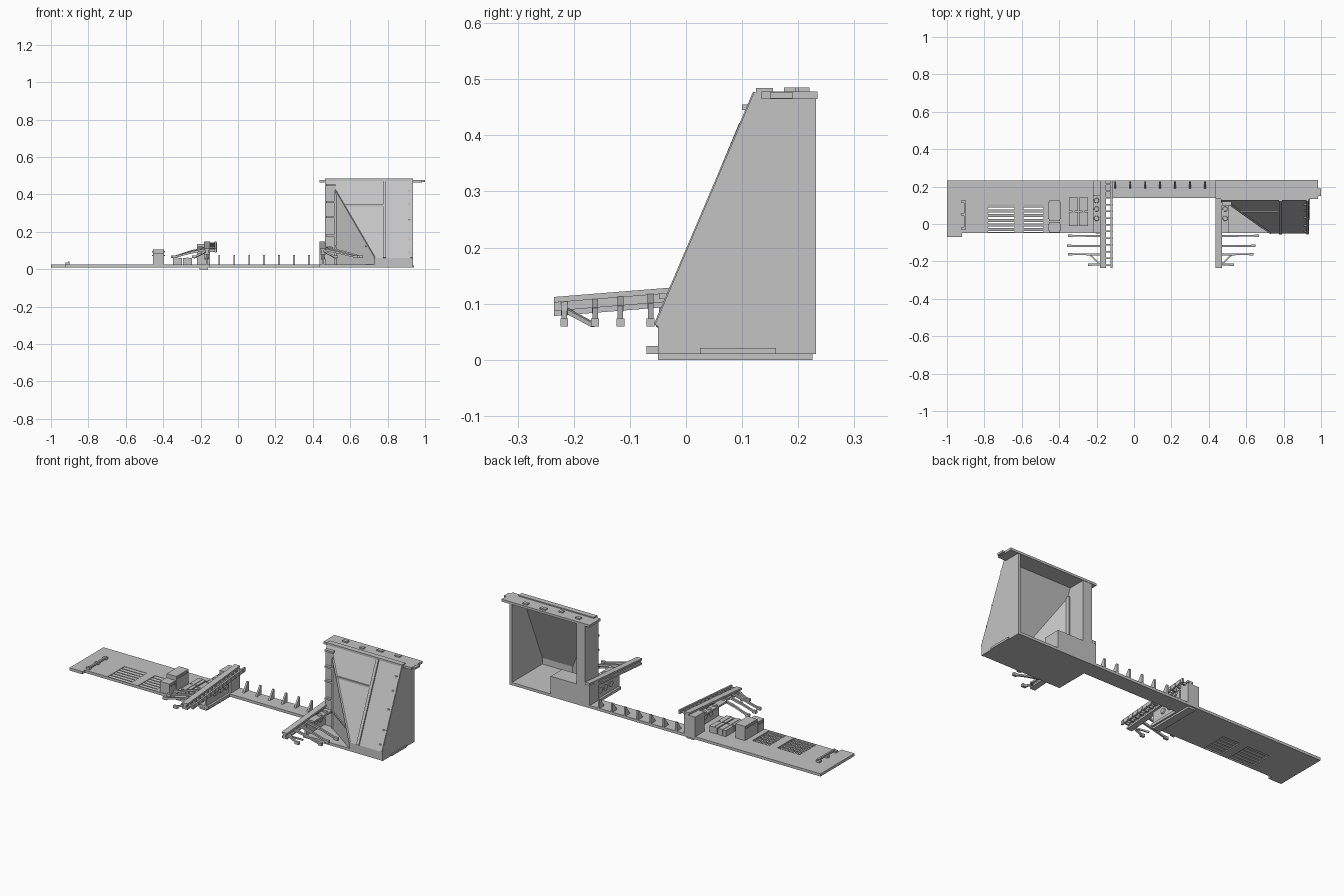
import bpy, bmesh, math
from mathutils import Vector

cube = bpy.data.objects.get("Cube")
if cube:
    bpy.data.objects.remove(cube, do_unlink=True)

grey = bpy.data.materials.new("plain grey")
grey.use_nodes = True
grey.diffuse_color = (0.55, 0.55, 0.55, 1)
grey.node_tree.nodes["Principled BSDF"].inputs["Base Color"].default_value = (0.55, 0.55, 0.55, 1)


def finish(name, bm):
    bmesh.ops.recalc_face_normals(bm, faces=bm.faces[:])
    mesh = bpy.data.meshes.new(name)
    bm.to_mesh(mesh)
    bm.free()
    mesh.materials.append(grey)
    ob = bpy.data.objects.new(name, mesh)
    bpy.context.collection.objects.link(ob)
    return ob


def extrude(bm, points, offset):
    face = bm.faces.new([bm.verts.new(p) for p in points])
    new = bmesh.ops.extrude_face_region(bm, geom=[face])["geom"]
    bmesh.ops.translate(bm, vec=offset, verts=[v for v in new if isinstance(v, bmesh.types.BMVert)])


def prism(name, profile, x0, x1):
    """Extrude a (y, z) profile along x."""
    bm = bmesh.new()
    extrude(bm, [(x0, y, z) for y, z in profile], (x1 - x0, 0, 0))
    return finish(name, bm)


def box(name, x0, x1, y0, y1, z0, z1):
    return prism(name, [(y0, z0), (y1, z0), (y1, z1), (y0, z1)], min(x0, x1), max(x0, x1))


def bar(name, a, b, width, depth=None):
    """Square bar between two points."""
    a, b = Vector(a), Vector(b)
    bm = bmesh.new()
    bmesh.ops.create_cube(bm, size=1)
    ob = finish(name, bm)
    ob.location = (a + b) / 2
    ob.rotation_euler = (b - a).to_track_quat('Z', 'Y').to_euler()
    ob.scale = (width, depth or width, (b - a).length)
    return ob


def disc(name, centre, radius, sideways=False):
    bm = bmesh.new()
    bmesh.ops.create_cone(bm, cap_ends=True, segments=12, radius1=radius, radius2=radius * 0.8, depth=0.008)
    ob = finish(name, bm)
    ob.location = centre
    if sideways:
        ob.rotation_euler.y = math.pi / 2
    return ob


BACK, FRONT, LOW, DECK = 0.232, -0.048, 0.01, 0.025

# Side deck with two open slatted grilles
deck = box("side_deck", -1, -0.15, FRONT, BACK, LOW, DECK)
for i, (x0, x1) in enumerate([(-0.78, -0.64), (-0.59, -0.485)]):
    cutter = box("grille_cutter", x0, x1, -0.044, 0.103, 0, 0.05)
    cutter.hide_render = True
    cutter.hide_viewport = True
    cutter.display_type = 'WIRE'
    cut = deck.modifiers.new("grille", 'BOOLEAN')
    cut.operation = 'DIFFERENCE'
    cut.object = cutter
    for k in range(6):
        y = -0.038 + k * 0.025
        prism("grille_slat", [(y, 0.013), (y + 0.016, 0.016), (y + 0.016, 0.023), (y, 0.020)], x0, x1)
box("deck_tab", -1, -0.92, -0.07, FRONT, LOW, DECK)

# Handle near the deck end
bar("handle_bar", (-0.905, -0.03, 0.036), (-0.905, 0.125, 0.036), 0.01)
for y in (-0.025, 0.05, 0.12):
    box("handle_foot", -0.922, -0.9, y - 0.008, y + 0.008, DECK, 0.036)

# Equipment boxes on the deck
for y0, y1, top in [(-0.045, 0.01, 0.085), (0.016, 0.125, 0.105)]:
    box("tall_case", -0.455, -0.395, y0, y1, DECK, top)
    box("case_lid", -0.459, -0.391, y0 + 0.01, y1 - 0.01, top - 0.015, top - 0.008)
for x0 in (-0.348, -0.294):
    for y0 in (-0.01, 0.07):
        box("low_case", x0, x0 + 0.048, y0, y0 + 0.073, DECK, 0.06)
    bar("case_strap", (x0 + 0.024, -0.012, 0.045), (x0 + 0.024, 0.145, 0.045), 0.012, 0.034)

# Connecting beam with gussets
box("connecting_beam", -0.15, 0.47, 0.14, BACK, LOW, DECK)
for i in range(7):
    x = -0.1 + i * 0.08
    prism("beam_gusset", [(0.19, DECK), (BACK, DECK), (BACK, 0.075), (0.224, 0.075)], x - 0.005, x + 0.005)


def sloped(y, z):
    return z + 0.08 * (y + 0.235)


def rail_layer(name, x0, x1, z0, z1, y0=-0.235):
    prism(name, [(y0, sloped(y0, z0)), (BACK, sloped(BACK, z0)),
                 (BACK, sloped(BACK, z1)), (y0, sloped(y0, z1))], min(x0, x1), max(x0, x1))


# Two cantilever rails with hanging arms, mirrored outward
def rail(edge, out, reaches):
    rail_layer("rail_top_flange", edge, edge + out * 0.033, 0.102, 0.112)
    rail_layer("rail_web", edge + out * 0.009, edge + out * 0.024, 0.086, 0.104)
    rail_layer("rail_bottom_flange", edge, edge + out * 0.033, 0.078, 0.088)
    box("rail_support_web", edge + out * 0.012, edge + out * 0.022, FRONT, BACK, LOW, 0.1)
    box("rail_rear_block", edge, edge + out * 0.07, 0.15, BACK, LOW, 0.135)
    box("hole_plate", edge + out * 0.03, edge + out * 0.07, FRONT, 0.15, 0.108, 0.118)
    for y in (0.03, 0.08, 0.125):
        disc("plate_hole_rim", (edge + out * 0.05, y, 0.119), 0.015)
        for side in (0.010, 0.024):
            disc("web_hole_rim", (edge + out * side, y, 0.068), 0.017, True)
    for y, reach in zip((-0.063, -0.117, -0.162, -0.217), reaches):
        top = sloped(y, 0.1)
        knee = (edge + out * reach * 0.55, y, top - 0.018)
        tip = (edge + out * reach, y, 0.066)
        bar("arm_upper", (edge + out * 0.02, y, top), knee, 0.011)
        bar("arm_lower", knee, tip, 0.010)
        box("arm_pad", tip[0] - 0.012, tip[0] + 0.012, y - 0.007, y + 0.007, 0.059, 0.074)
    bar("arm_brace", (edge + out * 0.03, -0.217, 0.09), (edge + out * 0.085, -0.165, 0.062), 0.008)


rail(-0.15, -1, (0.19, 0.195, 0.19, 0.085))
rail(0.437, 1, (0.22, 0.20, 0.19, 0.085))

# Thin toothed strip beside the first rail, and the skid below it
rail_layer("toothed_strip", -0.125, -0.115, 0.09, 0.112)
for i in range(13):
    y = -0.22 + i * 0.036
    z = sloped(y, 0.1)
    box("strip_tooth", -0.152, -0.112, y - 0.004, y + 0.004, z - 0.008, z + 0.008)
box("bottom_skid", -0.205, -0.16, -0.05, 0.225, 0, LOW)

# Tall housing: floor, walls and post
X0, X1, XP, TOP = 0.465, 0.935, 0.52, 0.475
box("housing_floor", 0.437, X1, FRONT, BACK, LOW, DECK)
prism("housing_side_wall", [(-0.05, LOW), (BACK, LOW), (BACK, TOP), (0.127, TOP), (-0.05, 0.06)], 0.922, X1)
prism("corner_post", [(0.115, DECK), (BACK, DECK), (BACK, TOP), (0.127, TOP), (0.115, 0.445)], X0, XP)
box("rear_case", X0, 0.68, 0.13, BACK, DECK, 0.125)
box("side_foot", X1, 0.94, 0.025, 0.16, LOW, 0.021)

# Sloping front panel, trimmed by an upright diagonal wall
A, B = Vector((XP, 0.10, 0.42)), Vector((0.73, -0.05, 0.06))
normal = (B - A).cross(Vector((0, 0, 1)))
bm = bmesh.new()
extrude(bm, [(XP, -0.05, 0.06), (XP, 0.127, TOP), (XP, 0.137, TOP), (XP, -0.04, 0.06)], (X1 - XP, 0, 0))
extrude(bm, [(XP, -0.05, DECK), (XP, -0.05, 0.06), (XP, -0.04, 0.06), (XP, -0.04, DECK)], (X1 - XP, 0, 0))
bmesh.ops.bisect_plane(bm, geom=bm.verts[:] + bm.edges[:] + bm.faces[:],
                       plane_co=A, plane_no=normal, clear_outer=True)
finish("sloping_front_panel", bm)
bm = bmesh.new()
extrude(bm, [(A.x, A.y, DECK), A, B, (B.x, B.y, DECK)], (0.006, 0.008, 0))
finish("diagonal_wall", bm)
box("post_joint", XP - 0.004, XP + 0.006, 0.095, 0.13, DECK, 0.42)
bar("diagonal_edge_trim", A, B, 0.008)
bar("diagonal_wall_rib", (XP, 0.098, 0.122), (0.685, -0.02, 0.122), 0.008)


def on_slope(x, z):
    return (x, -0.05 + (z - 0.06) * 0.4265, z)


# Pipe, rib and studs on the front
bar("front_pipe", on_slope(0.783, 0.06), on_slope(0.783, TOP), 0.016)
bar("front_rib", on_slope(0.565, 0.34), on_slope(0.775, 0.34), 0.01)
bar("front_edge_trim", on_slope(0.928, 0.06), on_slope(0.928, TOP), 0.012)
for z in (0.09, 0.16, 0.26, 0.35, 0.42):
    bar("edge_stud", on_slope(0.908, z), on_slope(0.936, z), 0.01)
for z in (0.18, 0.28, 0.36, 0.45):
    box("post_bracket", X0 + 0.005, XP, 0.1, 0.12, z - 0.005, z + 0.005)

# Roof plate with side extension and small fittings
box("roof_plate", X0 - 0.028, 0.985, 0.135, 0.234, 0.465, 0.478)
box("roof_front_lip", X0, X1, 0.125, 0.155, 0.472, 0.484)
box("roof_end_catch", 0.985, 1.0, 0.15, 0.19, 0.466, 0.477)
for x, y, w in [(0.53, 0.2, 0.03), (0.645, 0.185, 0.025), (0.74, 0.21, 0.035), (0.85, 0.21, 0.03)]:
    box("roof_fitting", x - w / 2, x + w / 2, y - 0.01, y + 0.01, 0.476, 0.485)
